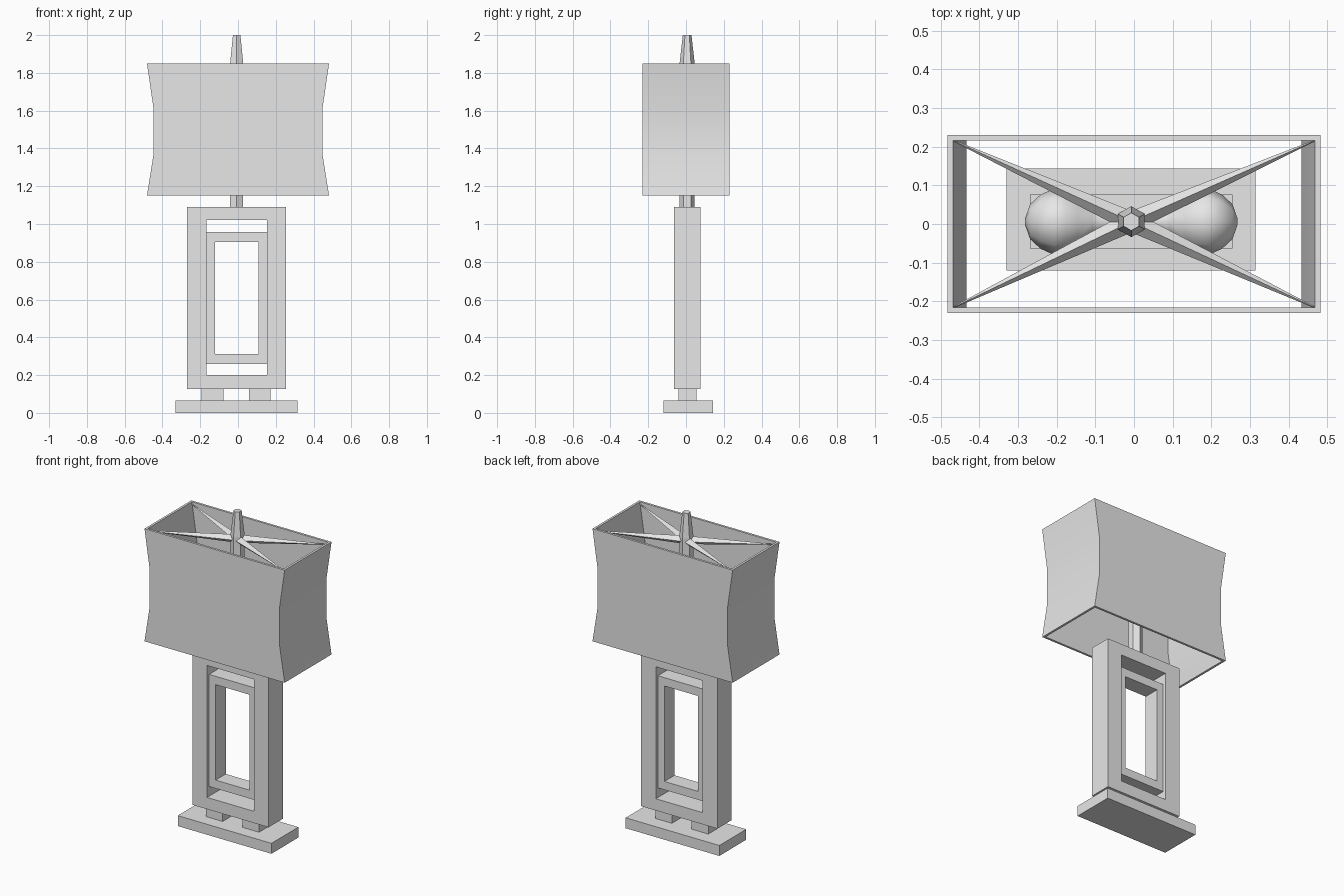
import bpy, bmesh, math
from mathutils import Vector

cube = bpy.data.objects.get("Cube")
if cube:
    bpy.data.objects.remove(cube)

grey = bpy.data.materials.new("plain grey")
grey.use_nodes = True
colour = (0.8, 0.8, 0.8, 1)
grey.diffuse_color = colour
grey.node_tree.nodes["Principled BSDF"].inputs["Base Color"].default_value = colour

CX, CY = -0.007, 0.006  # axis of the stand


def loft(name, loops, closed=False, smooth=False):
    """Skin a row of point loops; closed joins last to first, otherwise cap the ends."""
    bm = bmesh.new()
    rings = [[bm.verts.new(p) for p in loop] for loop in loops]
    n = len(rings[0])
    pairs = list(zip(rings, rings[1:]))
    if closed:
        pairs.append((rings[-1], rings[0]))
    else:
        bm.faces.new(rings[0])
        bm.faces.new(rings[-1])
    for a, b in pairs:
        for i in range(n):
            j = (i + 1) % n
            bm.faces.new((a[i], a[j], b[j], b[i]))
    bmesh.ops.recalc_face_normals(bm, faces=bm.faces)
    mesh = bpy.data.meshes.new(name)
    bm.to_mesh(mesh)
    bm.free()
    mesh.materials.append(grey)
    obj = bpy.data.objects.new(name, mesh)
    bpy.context.collection.objects.link(obj)
    if smooth:
        bpy.ops.object.select_all(action='DESELECT')
        obj.select_set(True)
        bpy.context.view_layer.objects.active = obj
        bpy.ops.object.shade_smooth_by_angle(angle=math.radians(smooth))
    return obj


def flat_rect(x, y, z, cx=0, cy=0):
    """Horizontal rectangle with half sizes x and y."""
    return [(cx + sx * x, cy + sy * y, z) for sx, sy in ((-1, -1), (1, -1), (1, 1), (-1, 1))]


def box(name, cx, cy, hx, hy, z0, z1):
    loft(name, [flat_rect(hx, hy, z, cx, cy) for z in (z0, z1)])


def frame(name, outer, inner, hy):
    """Upright rectangular frame; outer and inner are (half width, bottom, top)."""
    def rect(size, y):
        h, z0, z1 = size
        return [(CX + x, CY + y, z) for x, z in ((-h, z0), (h, z0), (h, z1), (-h, z1))]
    loft(name, [rect(outer, -hy), rect(outer, hy), rect(inner, hy), rect(inner, -hy)], closed=True)


def hexagon(r, z):
    return [(CX + r * math.sin(k * math.pi / 3), CY + r * math.cos(k * math.pi / 3), z)
            for k in range(6)]


# Stand
box("base", -0.008, 0.012, 0.322, 0.132, 0, 0.065)
for side, x in (("right", -0.135), ("left", 0.115)):
    box(side + "_foot", x, 0.008, 0.057, 0.047, 0.065, 0.127)
frame("outer_frame", (0.262, 0.127, 1.09), (0.161, 0.2, 1.02), 0.07)
frame("inner_frame", (0.161, 0.26, 0.957), (0.116, 0.312, 0.905), 0.05)

# Centre rod and finial
loft("rod", [hexagon(0.04, 1.09), hexagon(0.04, 1.85)])
loft("finial", [hexagon(0.04, 1.85), hexagon(0.023, 2.0)])

# Waisted shade, open at the top and bottom
profile = [(0.482, 1.15), (0.447, 1.37), (0.447, 1.61), (0.482, 1.85)]
wall = 0.014
outside = [flat_rect(x, 0.23, z) for x, z in profile]
inside = [flat_rect(x - wall, 0.23 - wall, z) for x, z in reversed(profile)]
loft("shade", outside + inside, closed=True, smooth=30)

# Tapered arms from the rod to the corners of the shade
for sx, sx_name in ((-1, "right"), (1, "left")):
    for sy, sy_name in ((-1, "front"), (1, "back")):
        hub = Vector((CX, CY, 1.825))
        tip = Vector((sx * 0.466, sy * 0.215, 1.835))
        across = (tip - hub).cross(Vector((0, 0, 1))).normalized()
        up = Vector((0, 0, 1))
        loops = [[c + across * a * w + up * b * w for a, b in ((-1, 0), (0, -1), (1, 0), (0, 1))]
                 for c, w in ((hub, 0.026), (tip, 0.002))]
        loft(f"{sy_name}_{sx_name}_arm", loops)

# Bulbs lying sideways on each side of the rod
bulb = [(0.02, 0.03), (0.08, 0.032), (0.1, 0.04), (0.14, 0.068), (0.17, 0.08),
        (0.2, 0.086), (0.235, 0.07), (0.262, 0.045), (0.275, 0.008)]
for side, s in (("right", -1), ("left", 1)):
    loops = [[(CX + s * d, CY + r * math.cos(k * math.pi / 4), 1.5 + r * math.sin(k * math.pi / 4))
              for k in range(8)] for d, r in bulb]
    loft(side + "_bulb", loops, smooth=60)
